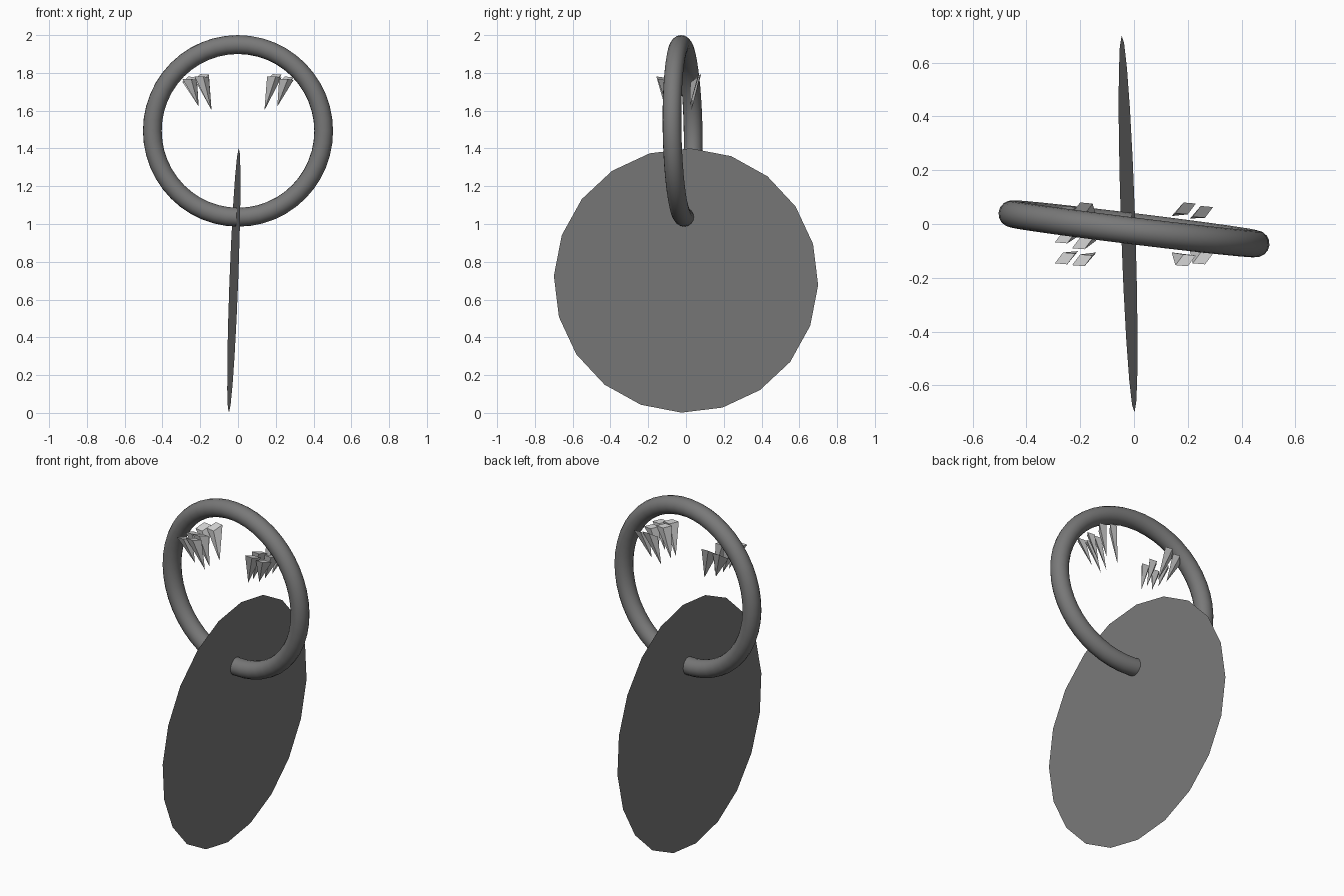
import bpy, bmesh, math
from mathutils import Vector

if "Cube" in bpy.data.objects:
    bpy.data.objects.remove(bpy.data.objects["Cube"])

# Dark grey for the ring and the tag
dark = bpy.data.materials.new("dark_grey")
dark.diffuse_color = (0.19, 0.19, 0.19, 1)
dark.use_nodes = True
dark.node_tree.nodes["Principled BSDF"].inputs["Base Color"].default_value = dark.diffuse_color


def make_object(name, bm):
    bmesh.ops.recalc_face_normals(bm, faces=bm.faces)
    mesh = bpy.data.meshes.new(name)
    bm.to_mesh(mesh)
    bm.free()
    ob = bpy.data.objects.new(name, mesh)
    bpy.context.collection.objects.link(ob)
    return ob


# Upright ring, turned slightly clockwise
bpy.ops.mesh.primitive_torus_add(
    major_segments=48, minor_segments=16, major_radius=0.457, minor_radius=0.05,
    location=(0, -0.018, 1.493),
    rotation=(math.radians(91), 0, math.radians(-7)))
ring = bpy.context.object
ring.name = "ring"
ring.data.materials.append(dark)
bpy.ops.object.shade_smooth_by_angle(angle=math.radians(40))

# Flat twenty-sided tag, leaning slightly, pierced by the ring
bm = bmesh.new()
verts = []
for i in range(20):
    a = math.radians(-2.0 + 18 * i)
    y, h = 0.7 * math.cos(a), 0.7 * math.sin(a)
    verts.append(bm.verts.new((-0.022 + 0.038 * h - 0.033 * y, y, 0.701 + h)))
bm.faces.new(verts)
make_object("tag_disc", bm).data.materials.append(dark)


# Small four-sided spikes pointing down and inward
def add_spike(bm, base, tip, rise):
    corners = [(-0.038, -0.018), (0.008, -0.022), (0.038, 0.018), (-0.008, 0.022)]
    ring_verts = [bm.verts.new(Vector(base) + Vector((x, y, rise * y)))
                  for x, y in corners]
    apex = bm.verts.new(tip)
    bm.faces.new(ring_verts)
    for i in range(4):
        bm.faces.new((ring_verts[i], ring_verts[(i + 1) % 4], apex))


# Inner and outer columns of spikes on each side, three rows deep
columns = ((0.192, 0.14, 1.778, 1.602, (-0.135, -0.072, 0.058)),
           (0.256, 0.208, 1.765, 1.622, (-0.128, -0.05, 0.045)))
for side, name in ((-1, "left_spikes"), (1, "right_spikes")):
    bm = bmesh.new()
    for bx, tx, bz, tz, rows in columns:
        for y in rows:
            lean = -0.3 * (y + 0.037)
            rise = 0.7 if y > -0.037 else -0.15
            add_spike(bm, (side * bx, y, bz), (side * tx, y + lean, tz), rise)
    make_object(name, bm)
